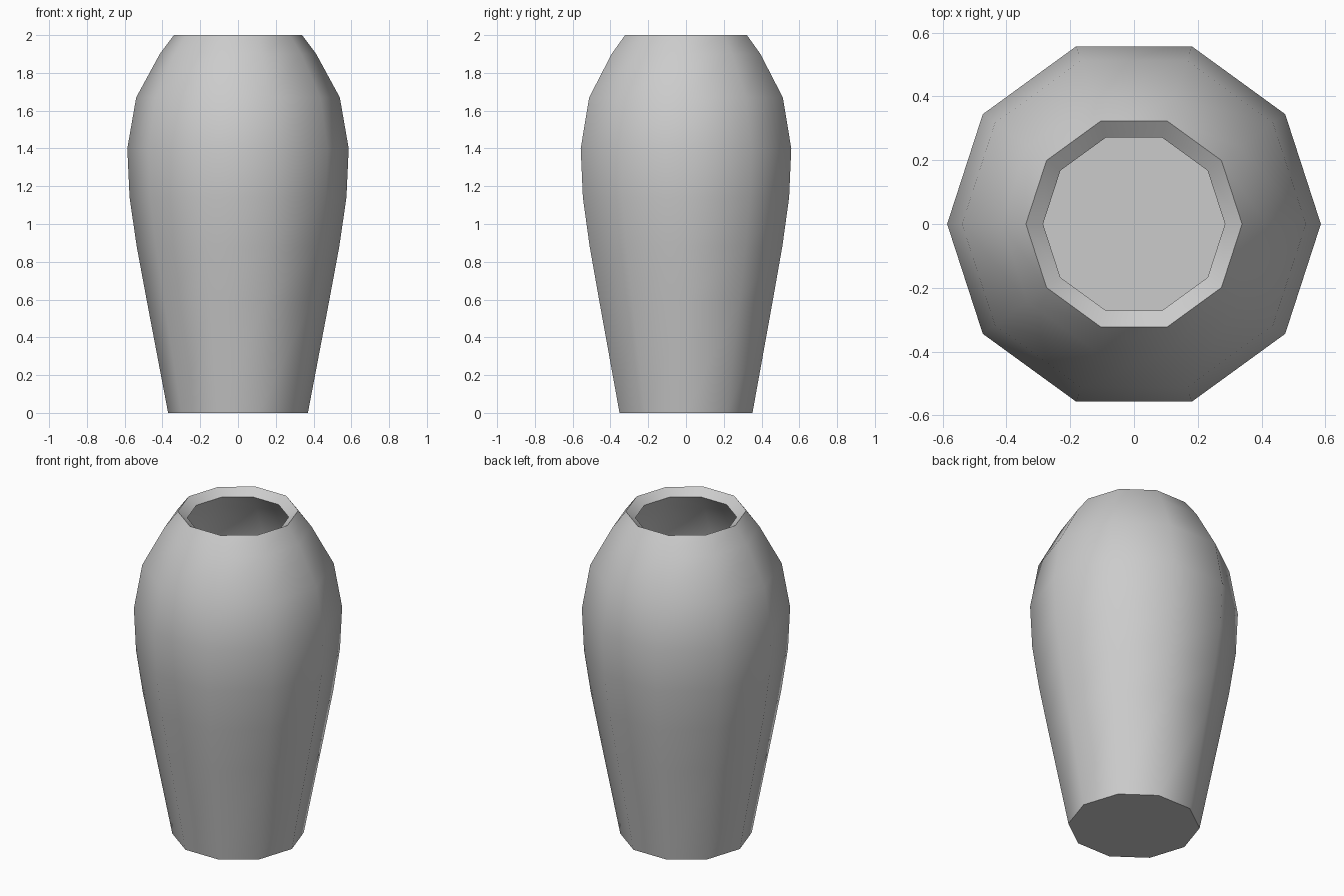
import bpy, bmesh, math

if "Cube" in bpy.data.objects:
    bpy.data.objects.remove(bpy.data.objects["Cube"])

SIDES = 10
# outer profile: (radius, height)
PROFILE = [(0.37, 0.0), (0.484, 0.6), (0.536, 0.88), (0.574, 1.14),
           (0.586, 1.4), (0.539, 1.67), (0.414, 1.9), (0.339, 2.0)]

# vase body: ten-sided lathe, open at the mouth
bm = bmesh.new()
rings = [[bm.verts.new((r * math.cos(2 * math.pi * i / SIDES),
                        r * math.sin(2 * math.pi * i / SIDES), z))
          for i in range(SIDES)] for r, z in PROFILE]
for low, high in zip(rings, rings[1:]):
    for i in range(SIDES):
        j = (i + 1) % SIDES
        bm.faces.new((low[i], low[j], high[j], high[i]))
bm.faces.new(rings[0][::-1])  # flat base

mesh = bpy.data.meshes.new("vase")
bm.to_mesh(mesh)
bm.free()
vase = bpy.data.objects.new("vase", mesh)
bpy.context.collection.objects.link(vase)

# wall thickness, inward
wall = vase.modifiers.new("wall", "SOLIDIFY")
wall.thickness = 0.065
wall.offset = -1
wall.use_even_offset = True

# smooth body, crisp base and rim
bpy.context.view_layer.objects.active = vase
vase.select_set(True)
bpy.ops.object.modifier_apply(modifier="wall")
bpy.ops.object.shade_smooth_by_angle(angle=math.radians(50))
